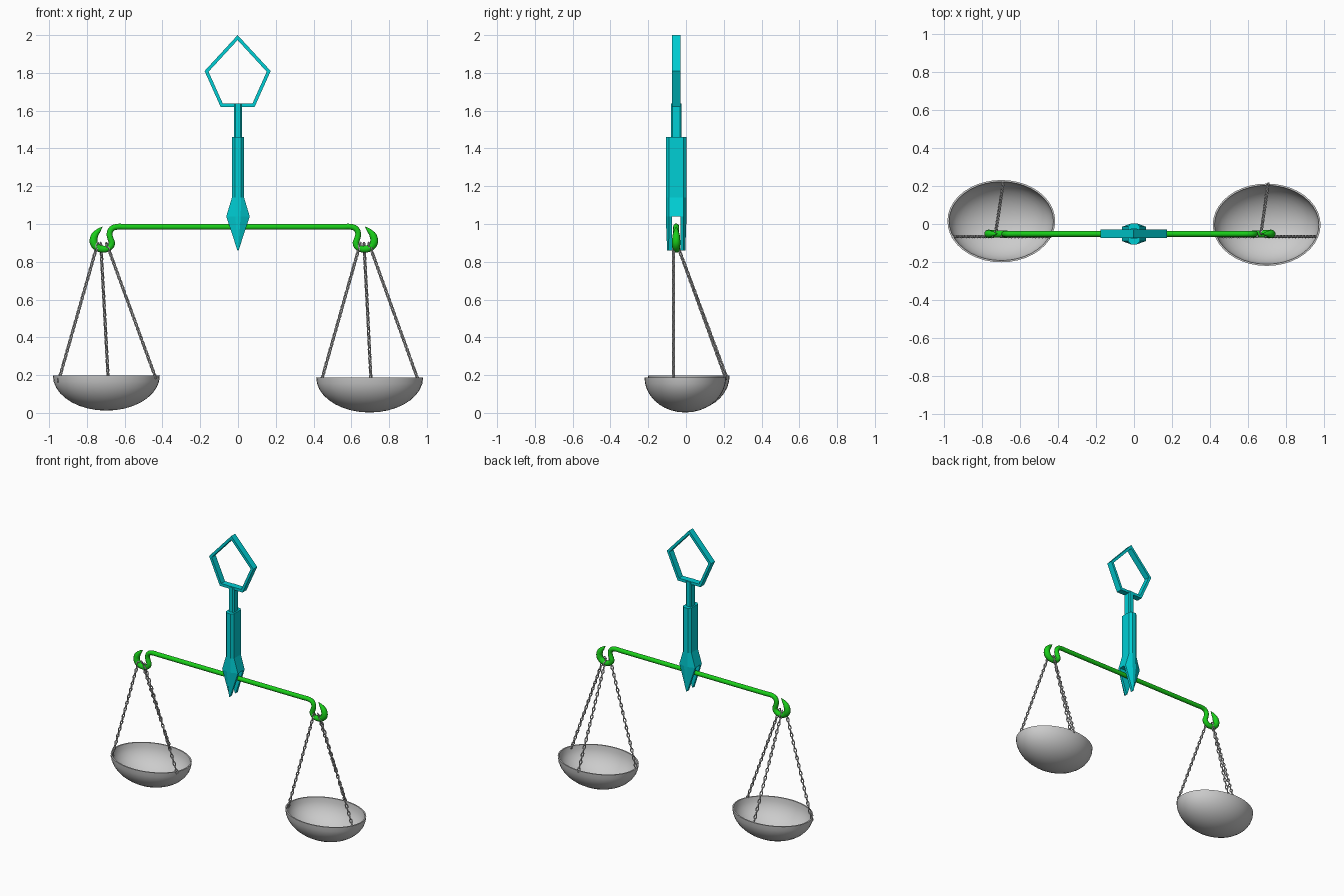
import bpy, bmesh, math
from mathutils import Vector, Matrix

if "Cube" in bpy.data.objects:
    bpy.data.objects.remove(bpy.data.objects["Cube"])

Y = -0.052  # plane of the beam and handle


def material(name, rgb):
    m = bpy.data.materials.new(name)
    m.diffuse_color = (*rgb, 1)
    m.use_nodes = True
    m.node_tree.nodes["Principled BSDF"].inputs["Base Color"].default_value = m.diffuse_color
    return m


CYAN = material("cyan", (0.0, 0.62, 0.66))
GREEN = material("green", (0.01, 0.62, 0.01))


def finish(bm, name, mat=None, smooth=None):
    bmesh.ops.recalc_face_normals(bm, faces=bm.faces)
    me = bpy.data.meshes.new(name)
    bm.to_mesh(me)
    bm.free()
    ob = bpy.data.objects.new(name, me)
    bpy.context.collection.objects.link(ob)
    if mat:
        me.materials.append(mat)
    if smooth:
        bpy.ops.object.select_all(action='DESELECT')
        ob.select_set(True)
        bpy.context.view_layer.objects.active = ob
        bpy.ops.object.shade_smooth_by_angle(angle=math.radians(smooth))
    return ob


def bridge(bm, a, b):
    n = len(a)
    for i in range(n):
        bm.faces.new((a[i], a[(i + 1) % n], b[(i + 1) % n], b[i]))


def loft(name, rings, mat):
    bm = bmesh.new()
    loops = [[bm.verts.new(p) for p in r] for r in rings]
    for a, b in zip(loops, loops[1:]):
        bridge(bm, a, b)
    bm.faces.new(loops[0])
    bm.faces.new(loops[-1])
    return finish(bm, name, mat)


def octagon(z, hx, hy, b, a):
    pts = [(hx, a), (b, hy), (-b, hy), (-hx, a), (-hx, -a), (-b, -hy), (b, -hy), (hx, -a)]
    return [(x, Y + y, z) for x, y in pts]


# handle: flared body and narrow neck
loft("handle_body", [octagon(1.04, 0.062, 0.055, 0.014, 0.038),
                     octagon(1.14, 0.032, 0.055, 0.016, 0.038),
                     octagon(1.46, 0.032, 0.055, 0.016, 0.038)], CYAN)
loft("handle_neck", [octagon(1.45, 0.021, 0.028, 0.014, 0.02),
                     octagon(1.637, 0.021, 0.028, 0.014, 0.02)], CYAN)

# two pointed fork prongs straddling the beam
for s, name in ((-1, "front_prong"), (1, "back_prong")):
    def section(z, hx, b, a, hy):
        pts = [(hx, 0.022), (hx, a), (b, hy), (-b, hy), (-hx, a), (-hx, 0.022)]
        return [(x, Y + s * y, z) for x, y in pts]
    loft(name, [section(1.04, 0.062, 0.014, 0.038, 0.055),
                section(0.86, 0.003, 0.001, 0.040, 0.048)], CYAN)

# pentagonal hanging ring
outer = [(0, 2.0), (0.175, 1.81), (0.09, 1.62), (-0.09, 1.62), (-0.175, 1.81)]
bm = bmesh.new()
loops = []
for k, y in ((1, -0.022), (1, 0.022), (0.88, 0.022), (0.88, -0.022)):
    loops.append([bm.verts.new((x * k - 0.002, Y + y, 1.78 + (z - 1.78) * k)) for x, z in outer])
for i in range(4):
    bridge(bm, loops[i], loops[(i + 1) % 4])
finish(bm, "hanging_ring", CYAN)

# beam with a hook at each end, swept along one mirrored path: x, z, radius
MID = -0.022
half = [(-0.718, 0.985, 0.1), (-0.738, 0.965, 0.75), (-0.759, 0.938, 1.25), (-0.764, 0.903, 1.4),
        (-0.746, 0.877, 1.3), (-0.717, 0.867, 1.2), (-0.688, 0.872, 1.15), (-0.668, 0.895, 1.1),
        (-0.675, 0.922, 1.05), (-0.680, 0.950, 1), (-0.668, 0.975, 1), (-0.642, 0.985, 1),
        (-0.60, 0.985, 1)]
path = half + [(2 * MID - x, z, r) for x, z, r in reversed(half)]
cu = bpy.data.curves.new("beam_with_hooks", 'CURVE')
cu.dimensions = '3D'
cu.bevel_depth = 0.016
cu.bevel_resolution = 3
cu.resolution_u = 4
cu.use_fill_caps = True
sp = cu.splines.new('BEZIER')
sp.bezier_points.add(len(path) - 1)
for p, (x, z, r) in zip(sp.bezier_points, path):
    p.co = (x, Y, z)
    p.radius = r
    p.handle_left_type = p.handle_right_type = 'AUTO'
beam = bpy.data.objects.new("beam_with_hooks", cu)
bpy.context.collection.objects.link(beam)
bpy.context.view_layer.objects.active = beam
beam.select_set(True)
bpy.ops.object.convert(target='MESH')
beam = bpy.context.object
beam.data.materials.clear()
beam.data.materials.append(GREEN)
bpy.ops.object.shade_smooth_by_angle(angle=math.radians(50))


def bowl(name, cx, cy, top):
    # open half ellipsoid with a thin wall and flat rim
    n, m, h = 40, 9, 0.185
    bm = bmesh.new()
    shells = []
    for t in (0, 0.009):
        loops = []
        for j in range(m):
            a = j / m * math.pi / 2
            c, s = math.cos(a), math.sin(a)
            loops.append([bm.verts.new((cx + (0.283 - t) * c * math.cos(u),
                                        cy + (0.216 - t) * c * math.sin(u),
                                        top - (h - t) * s))
                          for u in (2 * math.pi * i / n for i in range(n))])
        for a, b in zip(loops, loops[1:]):
            bridge(bm, a, b)
        tip = bm.verts.new((cx, cy, top - h + t))
        for i in range(n):
            bm.faces.new((loops[-1][i], loops[-1][(i + 1) % n], tip))
        shells.append(loops[0])
    bridge(bm, *shells)
    finish(bm, name, smooth=40)


def chain(name, start, end):
    # oval links, every second one turned a quarter
    a, b = Vector(start), Vector(end)
    d = b - a
    count = round(d.length / 0.026)
    rot = d.to_track_quat('Z', 'Y').to_matrix().to_4x4()
    bm = bmesh.new()
    for k in range(count):
        mat = (Matrix.Translation(a + d * ((k + 0.5) / count)) @ rot
               @ Matrix.Rotation(math.pi / 2 * (k % 2) + math.pi / 4, 4, 'Z'))
        loops = []
        for i in range(10):
            u = 2 * math.pi * i / 10
            ring = []
            for j in range(5):
                v = 2 * math.pi * j / 5
                q = 0.0042 * math.cos(v)
                ring.append(bm.verts.new(mat @ Vector((
                    (0.0075 + q) * math.cos(u), 0.0042 * math.sin(v), (0.0155 + q) * math.sin(u)))))
            loops.append(ring)
        for i in range(10):
            bridge(bm, loops[i], loops[(i + 1) % 10])
    finish(bm, name, smooth=60)


# pans and their three chains each
bowl("left_pan", -0.697, 0.015, 0.197)
bowl("right_pan", 0.697, -0.004, 0.187)
chain("left_pan_outer_chain", (-0.742, -0.066, 0.9), (-0.951, -0.066, 0.165))
chain("left_pan_inner_chain", (-0.697, -0.066, 0.9), (-0.436, -0.066, 0.185))
chain("left_pan_back_chain", (-0.727, -0.05, 0.9), (-0.688, 0.215, 0.19))
chain("right_pan_inner_chain", (0.648, -0.066, 0.9), (0.443, -0.066, 0.175))
chain("right_pan_outer_chain", (0.692, -0.066, 0.9), (0.953, -0.066, 0.175))
chain("right_pan_back_chain", (0.667, -0.05, 0.9), (0.704, 0.212, 0.18))
